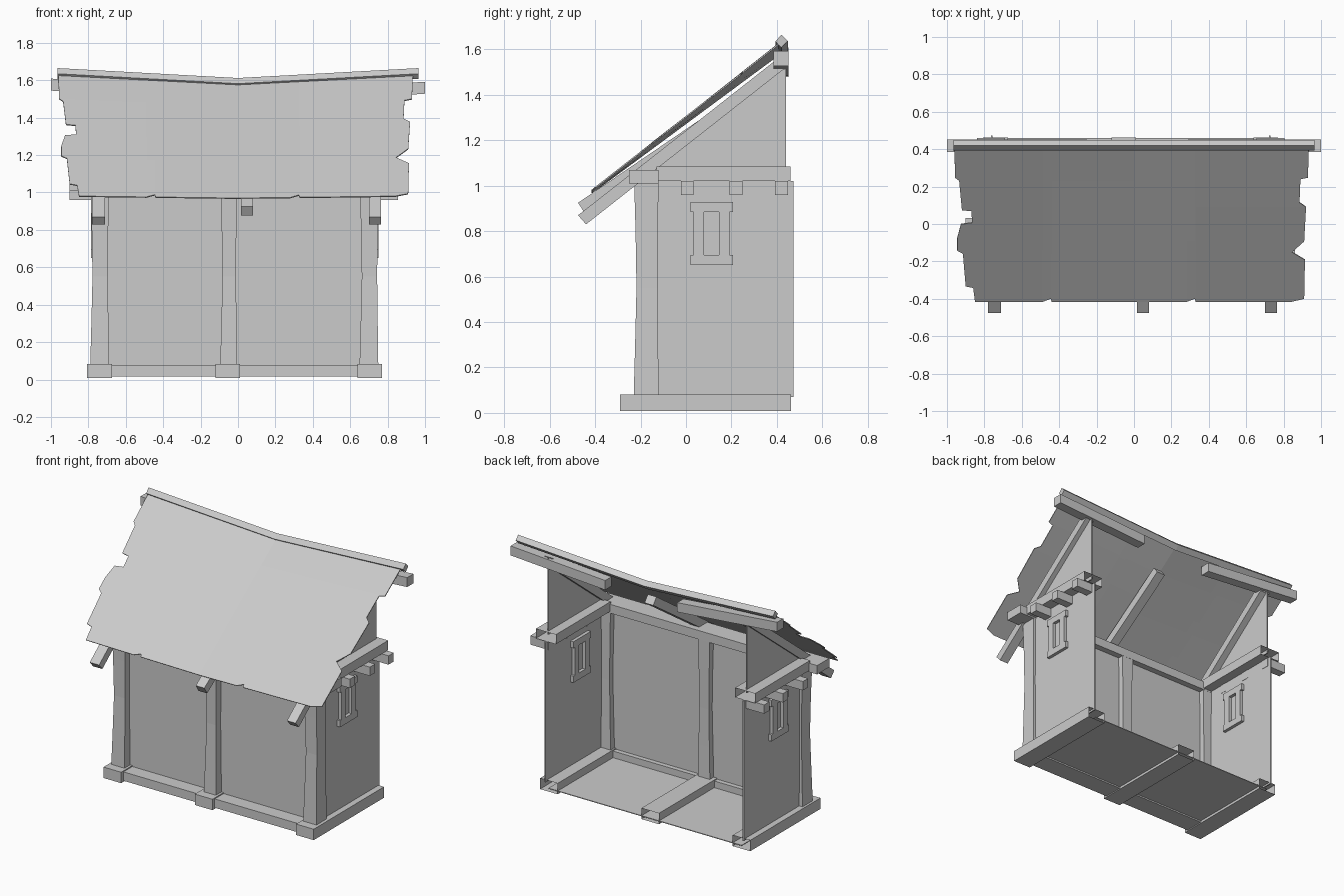
import bpy
import bmesh

old = bpy.data.objects.get("Cube")
if old:
    bpy.data.objects.remove(old, do_unlink=True)

GREY = (0.6, 0.6, 0.6, 1)
mat = bpy.data.materials.new("weathered grey")
mat.use_nodes = True
mat.diffuse_color = GREY
mat.node_tree.nodes["Principled BSDF"].inputs["Base Color"].default_value = GREY


def finish(name, bm, open_back=False):
    """Turn a bmesh into an object; optionally leave its rear end open."""
    bmesh.ops.recalc_face_normals(bm, faces=bm.faces)
    if open_back:
        bm.normal_update()
        rear = [f for f in bm.faces if f.normal.y > 0.9]
        bmesh.ops.delete(bm, geom=rear, context='FACES')
    mesh = bpy.data.meshes.new(name)
    bm.to_mesh(mesh)
    bm.free()
    mesh.materials.append(mat)
    ob = bpy.data.objects.new(name, mesh)
    bpy.context.collection.objects.link(ob)
    return ob


def loft(name, rings, open_back=False):
    """Skin a row of matching cross-sections and cap both ends."""
    bm = bmesh.new()
    rows = [[bm.verts.new(p) for p in ring] for ring in rings]
    n = len(rows[0])
    for a, b in zip(rows, rows[1:]):
        for i in range(n):
            j = (i + 1) % n
            bm.faces.new((a[i], a[j], b[j], b[i]))
    bm.faces.new(rows[0])
    bm.faces.new(rows[-1])
    return finish(name, bm, open_back)


def prism(name, x0, x1, yz, open_back=False):
    """Extrude a side profile along x."""
    return loft(name, [[(x, y, z) for y, z in yz] for x in (x0, x1)], open_back)


def box(name, x, y, z, open_back=False):
    prism(name, x[0], x[1],
          [(y[0], z[0]), (y[1], z[0]), (y[1], z[1]), (y[0], z[1])], open_back)


# Floor frame
box("floor", (-0.74, 0.71), (-0.2, 0.46), (0.025, 0.03))
box("front_sill", (-0.74, 0.71), (-0.265, -0.13), (0.015, 0.075))
for label, x in (("right", -0.74), ("middle", -0.055), ("left", 0.705)):
    box(label + "_floor_beam", (x - 0.066, x + 0.066), (-0.29, 0.463), (0.008, 0.082), True)

# Hand-hewn front posts, slightly waisted
for label, x0, x1 in (("right", -0.79, -0.69), ("middle", -0.095, -0.005), ("left", 0.65, 0.75)):
    rings = []
    for z, pinch in ((0.08, 0), (0.3, 0.006), (0.55, 0.012), (0.8, 0.008), (1.01, 0.002)):
        a, b, c, d = x0 + pinch, x1 - pinch / 2, -0.23 + pinch, -0.12 - pinch / 2
        rings.append([(a, c, z), (b, c, z), (b, d, z), (a, d, z)])
    loft(label + "_post", rings)

# Front wall and front plate
box("front_wall", (-0.75, 0.72), (-0.17, -0.162), (0.03, 1.02))
box("front_plate", (-0.9, 0.86), (-0.25, -0.12), (1.01, 1.07))

# Sides: wall, gable, plate, joist ends and blind window frame
for label, wall, out, tip in (("right", -0.765, -1, -0.9), ("left", 0.73, 1, 0.855)):
    w = sorted((wall, wall - out * 0.008))
    box(label + "_wall", w, (-0.14, 0.473), (0.07, 1.02))
    prism(label + "_gable", w[0], w[1], [(-0.2, 1.06), (0.44, 1.06), (0.44, 1.58)])
    box(label + "_plate", (wall - 0.075, wall + 0.075), (-0.13, 0.46), (1.02, 1.085), True)
    for y in (0.005, 0.22, 0.42):
        box(label + "_joist_end", sorted((wall - out * 0.01, tip)), (y - 0.028, y + 0.028), (0.96, 1.02))
    thick = (w[0] - 0.022, w[1] + 0.022)
    for z in (0.672, 0.906):
        box(label + "_window_rail", thick, (0.02, 0.207), (z - 0.022, z + 0.022))
    for y in (0.057, 0.168):
        box(label + "_window_stile", thick, (y - 0.023, y + 0.023), (0.694, 0.884))

# Rafters
outer = [(-0.44, 0.83), (0.43, 1.513), (0.43, 1.58), (-0.475, 0.87)]
middle = [(-0.445, 0.878), (0.33, 1.405), (0.295, 1.45), (-0.475, 0.925)]
prism("right_rafter", -0.78, -0.71, outer)
prism("middle_rafter", 0.015, 0.08, middle)
prism("left_rafter", 0.7, 0.765, outer)


# Ridge purlins, both dropping towards the middle
def bar(name, stations, section):
    loft(name, [[(x, 0.42 + dy, z + dz) for dy, dz in section] for x, z in stations])


square = [(-0.035, -0.032), (0.032, -0.032), (0.032, 0.032), (-0.035, 0.032)]
bar("right_purlin", [(-1, 1.577), (-0.25, 1.51)], square)
bar("left_purlin", [(1, 1.56), (0.29, 1.515)], square)

# Sagging ridge cap, set on edge
diamond = [(0, 0.03), (0.028, 0.003), (0, -0.027), (-0.026, 0)]
bar("ridge_cap", [(-0.965, 1.635), (0, 1.582), (0.965, 1.635)], diamond)


# Sagging roof sheet with ragged edges: (height along slope, edge x)
def on_roof(t, x):
    sag = max(0, 1 - abs(x) / 0.96)
    return (x, -0.415 + 0.83 * t, 0.98 + 0.65 * t - sag * (0.012 + 0.036 * t))


right_edge = [(0, -0.85), (0.09, -0.86), (0.1, -0.9), (0.31, -0.915), (0.33, -0.945),
              (0.41, -0.945), (0.5, -0.925), (0.51, -0.865), (0.585, -0.87),
              (0.59, -0.92), (0.78, -0.935), (0.8, -0.957), (1, -0.96)]
left_edge = [(0, 0.84), (0.02, 0.91), (0.27, 0.914), (0.32, 0.845), (0.39, 0.91),
             (0.61, 0.92), (0.64, 0.885), (0.79, 0.89), (0.8, 0.93), (1, 0.935)]
bm = bmesh.new()
for edge, notch in ((right_edge, -0.46), (left_edge, 0.31)):
    rows = []
    for i, (t, x) in enumerate(edge):
        nick = 0.02 if i == 0 else 0
        xs = [(0, 0), (notch - 0.03, 0), (notch + 0.015, nick), (notch + 0.02, 0), (x, 0)]
        xs.sort(key=lambda p: abs(p[0]))
        rows.append([bm.verts.new(on_roof(t + n, px)) for px, n in xs])
    for a, b in zip(rows, rows[1:]):
        for i in range(len(a) - 1):
            bm.faces.new((a[i], a[i + 1], b[i + 1], b[i]))
bmesh.ops.remove_doubles(bm, verts=bm.verts, dist=0.0005)
roof = finish("roof_sheet", bm)
solid = roof.modifiers.new("thickness", 'SOLIDIFY')
solid.thickness = 0.006
solid.offset = 0
